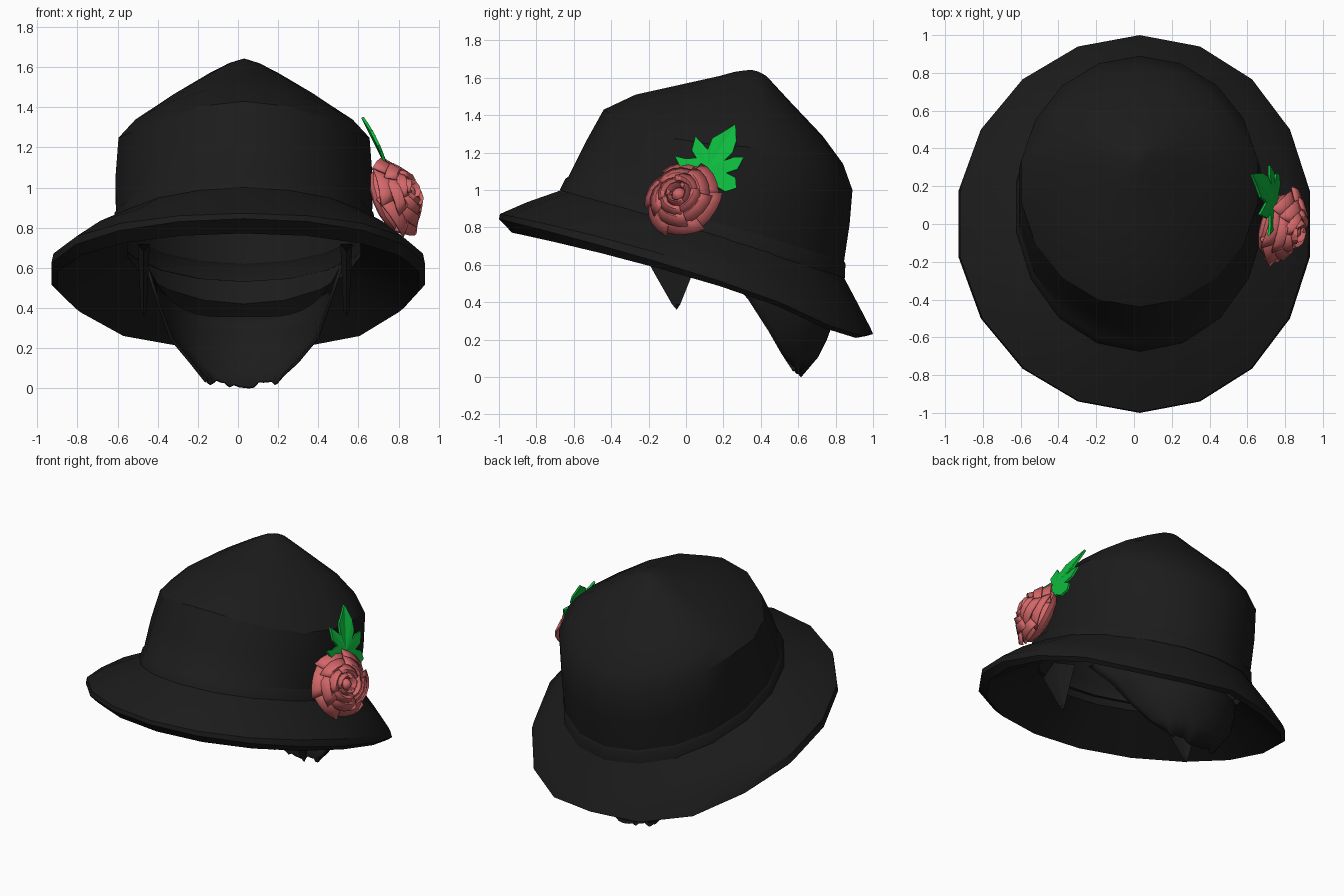
import bpy, bmesh, math, random
from mathutils import Vector, Matrix

if "Cube" in bpy.data.objects:
    bpy.data.objects.remove(bpy.data.objects["Cube"])

random.seed(4)


def material(name, rgb):
    m = bpy.data.materials.new(name)
    m.diffuse_color = (*rgb, 1)
    m.use_nodes = True
    m.node_tree.nodes["Principled BSDF"].inputs["Base Color"].default_value = m.diffuse_color
    return m


BLACK = material("black felt", (0.0115, 0.0115, 0.0115))
PINK = material("rose pink", (0.65, 0.135, 0.14))
GREEN = material("leaf green", (0.004, 0.49, 0.048))


def make(name, verts, faces, mat, angle=30, thick=0):
    me = bpy.data.meshes.new(name)
    me.from_pydata(verts, [], faces)
    bm = bmesh.new()
    bm.from_mesh(me)
    bmesh.ops.recalc_face_normals(bm, faces=bm.faces)
    bm.to_mesh(me)
    bm.free()
    ob = bpy.data.objects.new(name, me)
    bpy.context.collection.objects.link(ob)
    me.materials.append(mat)
    bpy.ops.object.select_all(action='DESELECT')
    ob.select_set(True)
    bpy.context.view_layer.objects.active = ob
    if angle:
        bpy.ops.object.shade_smooth_by_angle(angle=math.radians(angle))
    if thick:
        s = ob.modifiers.new("thickness", 'SOLIDIFY')
        s.thickness = thick
        s.offset = 0
    return ob


N = 18


def ring(cx, yf, zf, yb, zb, rx, zs, power=0, droop=0):
    """Tilted oval: front y/z, back y/z, half width, height at the sides.
    A power bends the front of the tilt so that the sides stay flatter;
    droop lowers the back corners."""
    pts = []
    for i in range(N):
        a = math.pi / 2 + 2 * math.pi * i / N
        s = math.sin(a)
        if power:
            end, p = (zf, power) if s < 0 else (zb, min(power, 1.6))
            z = zs + (end - zs) * abs(s) ** p
        else:
            z = zs + (zb - zf) / 2 * s + ((zf + zb) / 2 - zs) * s * s
        z -= droop * max(s, 0) ** 5 * (1 - s * s)
        x = cx + (0.03 - cx) * s * s + rx * math.cos(a)
        pts.append((x, (yf + yb) / 2 + (yb - yf) / 2 * s, z))
    return pts


def loft(name, rings, cyclic=False, tips=()):
    verts = [p for r in rings for p in r]
    k = len(rings)
    faces = []
    for j in range(k if cyclic else k - 1):
        n = (j + 1) % k
        for i in range(N):
            h = (i + 1) % N
            faces.append((j * N + i, j * N + h, n * N + h, n * N + i))
    for row, p in tips:
        verts.append(p)
        faces += [(row * N + i, row * N + (i + 1) % N, len(verts) - 1) for i in range(N)]
    return make(name, verts, faces, BLACK)


# Sloping brim
loft("brim", [
    ring(0.03, -0.665, 1.0, 0.835, 0.55, 0.65, 0.79),
    ring(0.01, -0.85, 0.935, 0.92, 0.39, 0.81, 0.71, droop=0.2),
    ring(0, -0.995, 0.872, 0.985, 0.265, 0.935, 0.62, droop=0.37),
    ring(0, -1.0, 0.845, 1.0, 0.23, 0.945, 0.57, droop=0.37),
    ring(0, -0.93, 0.772, 0.965, 0.22, 0.915, 0.535, droop=0.37),
    ring(0.03, -0.61, 0.91, 0.795, 0.42, 0.59, 0.70)], cyclic=True)

# Crown: thin inner lining, hat band, wall, then peaked top
wall = [
    (-0.675, 1.0, 0.85, 0.53, 0.665, 0.77, 0),
    (-0.645, 1.06, 0.852, 0.605, 0.655, 0.835, 0),
    (-0.63, 1.07, 0.845, 0.62, 0.648, 0.845, 0),
    (-0.54, 1.25, 0.875, 0.82, 0.65, 1.04, 1.4),
    (-0.44, 1.43, 0.89, 1.0, 0.635, 1.245, 2.3),
    (-0.27, 1.51, 0.84, 1.14, 0.55, 1.335, 2.2),
    (0.0, 1.57, 0.73, 1.29, 0.40, 1.43, 1.9),
    (0.18, 1.61, 0.55, 1.48, 0.20, 1.55, 1.6),
    (0.26, 1.632, 0.43, 1.61, 0.085, 1.615, 1.6),
    (0.31, 1.639, 0.39, 1.632, 0.035, 1.632, 1.6)]
T = 0.03
lining = [(yf + T, zf - T * (j > 3), yb - T, zb - T * (j > 3), rx - T, zs - T * (j > 3), p)
          for j, (yf, zf, yb, zb, rx, zs, p) in enumerate(wall[:8])]
crown = lining[::-1] + wall
loft("crown", [ring(0.03, *c) for c in crown],
     tips=((0, (0.03, 0.35, 1.59)), (len(crown) - 1, (0.03, 0.35, 1.643))))

# Nape piece with ragged lower edge: height, side rise, half width, side y, back y
rows = [(0.355, 0.24, 0.48, 0.17, 0.79), (0.28, 0.14, 0.425, 0.33, 0.775),
        (0.20, 0.05, 0.365, 0.44, 0.745), (0.11, 0.02, 0.265, 0.51, 0.70),
        (0.015, 0.03, 0.19, 0.57, 0.61)]
M = 24
verts, faces = [], []
for j, (z, rise, w, ys, yb) in enumerate(rows):
    for i in range(M + 1):
        a = (i / M - 0.5) * math.pi
        dz = rise * math.sin(a) ** 4
        if j == len(rows) - 1:
            dz += random.uniform(-0.015, 0.022)
        verts.append((0.03 + w * math.sin(a), ys + (yb - ys) * math.cos(a), z + dz))
for j in range(len(rows) - 1):
    for i in range(M):
        q = j * (M + 1) + i
        faces.append((q, q + 1, q + M + 2, q + M + 1))
make("nape_piece", verts, faces, BLACK, thick=0.015)

# Pointed side locks
for side, x in (("left", -0.47), ("right", 0.54)):
    top = [(x + dx, y, z) for dx, y, z in
           ((-0.03, -0.10, 0.72), (0, -0.24, 0.68), (0.03, -0.10, 0.72), (0, 0.07, 0.64))]
    low = [(x + dx, y, 0.39) for dx, y in ((-0.015, -0.05), (0, -0.075), (0.015, -0.05), (0, -0.03))]
    f = [(i, (i + 1) % 4, 4 + (i + 1) % 4, 4 + i) for i in range(4)]
    f += [(4 + i, 4 + (i + 1) % 4, 8) for i in range(4)] + [(0, 1, 2, 3)]
    make(side + "_side_lock", top + low + [(x, -0.05, 0.36)], f, BLACK)

# Rose placed on the right of the crown, facing out, forward and up
normal = Vector((0.87, -0.32, 0.36)).normalized()
place = Matrix.Translation((0.785, -0.015, 0.95)) @ normal.to_track_quat('Z', 'Y').to_matrix().to_4x4()


def petals(name, radius, top, count, phase):
    """Ring of petals rolling outward, each spiralling over its neighbour."""
    v, f = [], []
    S = 5
    levels = ((0.6, -0.07), (0.68, top * 0.8), (0.8, top), (1.07, top - 0.035))
    for p in range(count):
        base = len(v)
        for k, (rs, h) in enumerate(levels):
            for i in range(S + 1):
                u = i / S
                a = phase + (p + (u - 0.5) * 1.2) * 2 * math.pi / count
                r = radius * rs * (0.9 + 0.12 * u)
                hh = h + 0.02 * u - (0.025 * (2 * u - 1) ** 2 if k > 1 else 0)
                v.append(place @ Vector((r * math.cos(a), r * math.sin(a), hh)))
        for k in range(3):
            for i in range(S):
                q = base + k * (S + 1) + i
                f.append((q, q + 1, q + S + 2, q + S + 1))
    make(name, v, f, PINK, angle=25, thick=0.012)


for i, (r, t, c) in enumerate(((0.07, 0.105, 3), (0.115, 0.095, 4),
                               (0.16, 0.07, 5), (0.20, 0.03, 6))):
    petals("rose_petals_%d" % (i + 1), r, t, c, i * 0.9)


def ball(name, offset, scale):
    bm = bmesh.new()
    bmesh.ops.create_uvsphere(bm, u_segments=12, v_segments=8, radius=1)
    v = [place @ Vector((q.co.x * scale[0], q.co.y * scale[1], q.co.z * scale[2] + offset))
         for q in bm.verts]
    bm.verts.index_update()
    f = [[q.index for q in face.verts] for face in bm.faces]
    bm.free()
    make(name, v, f, PINK)


ball("rose_bud", 0.06, (0.04, 0.04, 0.05))
ball("rose_base", -0.03, (0.18, 0.18, 0.065))

# Leaf spray lying against the crown, outline in y and z
outline = [(-0.02, 1.04), (-0.03, 1.12), (-0.06, 1.18), (0.0, 1.165), (0.055, 1.17), (0.03, 1.21),
           (0.05, 1.285), (0.115, 1.215), (0.14, 1.275), (0.20, 1.31), (0.265, 1.35), (0.27, 1.26),
           (0.25, 1.20), (0.205, 1.155), (0.26, 1.175), (0.31, 1.175), (0.275, 1.11), (0.215, 1.09),
           (0.265, 1.065), (0.27, 1.01), (0.21, 0.99), (0.16, 1.02), (0.10, 1.02)]
verts = [(0.73 - 0.28 * (z - 1.13) - 1.0 * max(0, z - 1.13) ** 2, y, z) for y, z in outline]
verts.append((0.735, 0.12, 1.12))
n = len(outline)
make("leaf_spray", verts, [(i, (i + 1) % n, n) for i in range(n)], GREEN, angle=0, thick=0.014)
